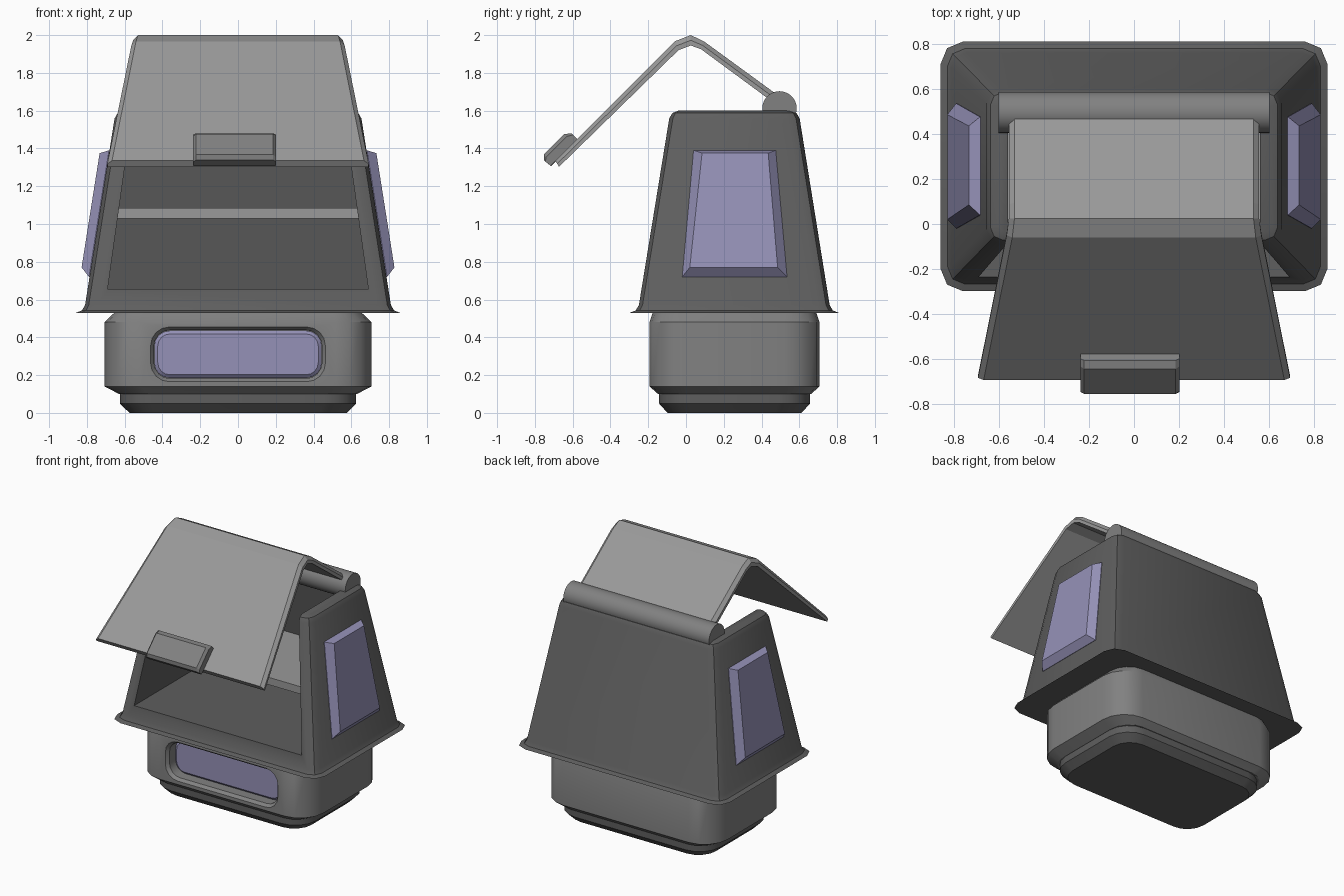
import bpy, bmesh, math
from mathutils import Vector

if "Cube" in bpy.data.objects:
    bpy.data.objects.remove(bpy.data.objects["Cube"])

CY = 0.257  # depth centre of the housing


def material(name, *rgb):
    m = bpy.data.materials.new(name)
    m.diffuse_color = (*rgb, 1)
    m.use_nodes = True
    m.node_tree.nodes["Principled BSDF"].inputs["Base Color"].default_value = m.diffuse_color
    return m


violet = material("violet", 0.30, 0.285, 0.475)
dark = material("dark_grey", 0.112, 0.112, 0.112)
mid = material("mid_grey", 0.22, 0.22, 0.22)
light = material("light_grey", 0.32, 0.32, 0.32)


def make(name, bm, mat, smooth=True):
    bmesh.ops.recalc_face_normals(bm, faces=bm.faces[:])
    me = bpy.data.meshes.new(name)
    bm.to_mesh(me)
    bm.free()
    ob = bpy.data.objects.new(name, me)
    bpy.context.collection.objects.link(ob)
    me.materials.append(mat)
    if smooth:
        smooth_edges(ob)
    return ob


def smooth_edges(ob):
    bpy.ops.object.select_all(action='DESELECT')
    ob.select_set(True)
    bpy.context.view_layer.objects.active = ob
    bpy.ops.object.shade_smooth_by_angle(angle=math.radians(25))


def loft(rings):
    bm = bmesh.new()
    vs = [[bm.verts.new(p) for p in r] for r in rings]
    n = len(vs[0])
    for a, b in zip(vs, vs[1:]):
        for i in range(n):
            j = (i + 1) % n
            bm.faces.new((a[i], a[j], b[j], b[i]))
    bm.faces.new(vs[0])
    bm.faces.new(vs[-1])
    return bm


def round_rect(hx, hy, r, seg=4):
    pts = []
    for k, (sx, sy) in enumerate([(1, 1), (-1, 1), (-1, -1), (1, -1)]):
        for i in range(seg + 1):
            a = math.pi / 2 * (k + i / seg)
            pts.append((sx * (hx - r) + r * math.cos(a), sy * (hy - r) + r * math.sin(a)))
    return pts


def cut(ob, cutter):
    m = ob.modifiers.new("cut", 'BOOLEAN')
    m.operation = 'DIFFERENCE'
    m.solver = 'EXACT'
    m.object = cutter
    bpy.ops.object.select_all(action='DESELECT')
    ob.select_set(True)
    bpy.context.view_layer.objects.active = ob
    bpy.ops.object.modifier_apply(modifier="cut")
    bpy.data.objects.remove(cutter)
    smooth_edges(ob)


def z_stack(levels):
    return loft([[(x, y + CY, z) for x, y in round_rect(hx, hy, r)] for z, hx, hy, r in levels])


def y_stack(levels):
    return loft([[(x, y, z + 0.31) for x, z in round_rect(hx, hz, r)] for y, hx, hz, r in levels])


# Foot and base
make("foot", z_stack([(0, 0.575, 0.355, 0.14), (0.05, 0.625, 0.4, 0.17), (0.12, 0.625, 0.4, 0.17)]), dark)
base = make("base", z_stack([(0.1, 0.63, 0.405, 0.15), (0.14, 0.706, 0.45, 0.19),
                             (0.48, 0.706, 0.45, 0.19), (0.54, 0.645, 0.43, 0.15)]), mid)

# Front slot with recessed window
cut(base, make("slot_cutter", y_stack([(-0.3, 0.463, 0.145, 0.1), (-0.193, 0.463, 0.145, 0.1),
                                       (-0.17, 0.445, 0.128, 0.085), (-0.06, 0.445, 0.128, 0.085)]), mid))
make("front_window", y_stack([(-0.05, 0.443, 0.125, 0.08), (-0.1, 0.443, 0.125, 0.08),
                              (-0.115, 0.425, 0.108, 0.065)]), violet)


# Tapered housing: wide bevel on the upright corners, small one on the rims
def quad(hx, y0, y1, z):
    return [(-hx, y0, z), (hx, y0, z), (hx, y1, z), (-hx, y1, z)]


bm = loft([quad(0.816, -0.256, 0.767, 0.53), quad(0.647, -0.082, 0.595, 1.6)])
bmesh.ops.bevel(bm, geom=[e for e in bm.edges if abs(e.verts[0].co.z - e.verts[1].co.z) > 0.5],
                offset=0.065, segments=2, profile=0.5, affect='EDGES')
bmesh.ops.bevel(bm, geom=[e for e in bm.edges if abs(e.verts[0].co.z - e.verts[1].co.z) < 0.01],
                offset=0.042, segments=2, profile=0.5, affect='EDGES')
housing = make("housing", bm, dark)


# Storage bay, open at the front and top
def bay_x(z):
    return 0.69 - 0.14 * (z - 0.655)


bay = [(-0.6, 0.655), (0.63, 0.655), (0.47, 1.8), (-0.6, 1.8)]
cut(housing, make("bay_cutter", loft([[(s * bay_x(z), y, z) for y, z in bay] for s in (-1, 1)]), dark))

# Shelf plate across the bay
make("shelf", loft([quad(bay_x(z) + 0.01, -0.1, 0.6, z) for z in (1.03, 1.085)]), light, False)


# Raised side windows
def side_x(z):
    return 0.805 - 0.158 * (z - 0.6)


def panel(s, off, rows):
    (z0, a, b), (z1, c, d) = rows
    return [(s * (side_x(z) + off), y, z) for y, z in ((a, z0), (b, z0), (d, z1), (c, z1))]


for s, side in ((-1, "left"), (1, "right")):
    outer = ((0.72, -0.02, 0.535), (1.39, 0.04, 0.475))
    inner = ((0.77, 0.02, 0.485), (1.375, 0.085, 0.435))
    make(side + "_window", loft([panel(s, -0.02, outer), panel(s, 0.003, outer),
                                 panel(s, 0.05, inner)]), violet, False)

# Hinge barrel
make("hinge", loft([[(x, 0.495 + 0.091 * math.cos(2 * math.pi * i / 32),
                      1.612 + 0.091 * math.sin(2 * math.pi * i / 32)) for i in range(32)]
                    for x in (-0.6, 0.6)]), mid)

# Bent lid: outer and inner profile points with half width
lid = [((0.475, 1.69), (0.44, 1.66), 0.555), ((0.095, 1.967), (0.08, 1.925), 0.555),
       ((0.025, 2.0), (0.025, 1.945), 0.555), ((-0.06, 1.967), (-0.04, 1.92), 0.565),
       ((-0.692, 1.335), (-0.672, 1.303), 0.692)]
rings = []
for o, i, w in lid:
    o, i = Vector(o), Vector(i)
    m = (o + i) / 2
    rings.append([(x, p.x, p.y) for x, p in ((-w + 0.025, o), (w - 0.025, o), (w, m),
                                             (w, i), (-w, i), (-w, m))])
make("lid", loft(rings), light, False)

# Lid catch: profile along the slope, extruded sideways
catch = [(-0.03, -0.01), (-0.035, 0.04), (-0.015, 0.06), (0.14, 0.06), (0.17, 0.035), (0.17, -0.01)]
k = math.sqrt(0.5)
rings = [[(x, -0.7 + k * (s - n * f), 1.335 + k * (s + n * f)) for s, n in catch]
         for x, f in ((-0.238, 0.7), (-0.222, 1), (0.185, 1), (0.202, 0.7))]
make("lid_catch", loft(rings), mid, False)
